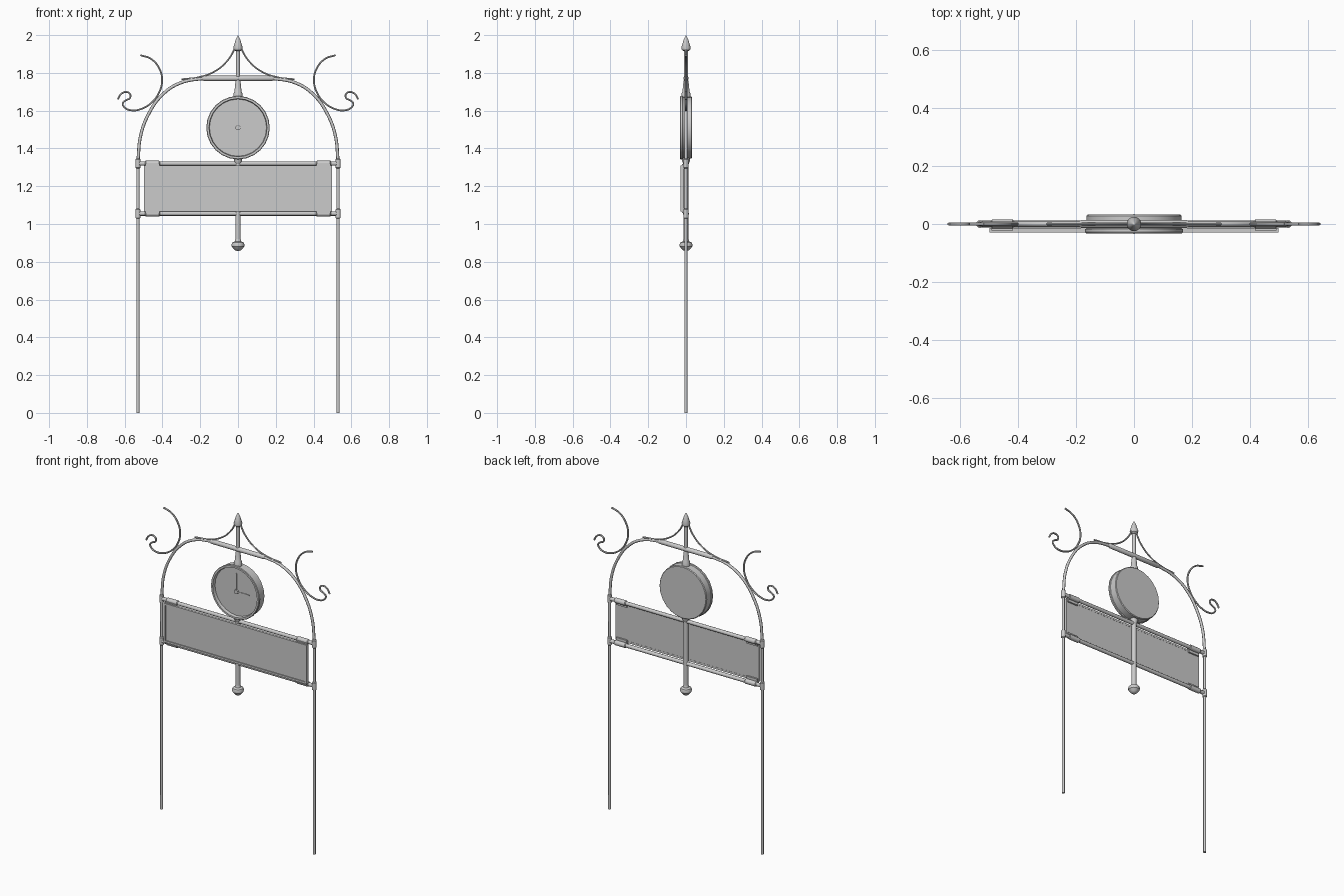
import bpy, bmesh
from math import cos, sin, pi, radians
from mathutils import Matrix, Vector

if "Cube" in bpy.data.objects:
    bpy.data.objects.remove(bpy.data.objects["Cube"])


def finish(obj, angle=35):
    bpy.ops.object.select_all(action='DESELECT')
    obj.select_set(True)
    bpy.context.view_layer.objects.active = obj
    if obj.type == 'CURVE':
        bpy.ops.object.convert(target='MESH')
    bpy.ops.object.shade_smooth_by_angle(angle=radians(angle))
    return bpy.context.object


def tube(name, pts, r, smooth=True, res=2):
    """Round bar along (x, z) points in the y = 0 plane."""
    cu = bpy.data.curves.new(name, 'CURVE')
    cu.dimensions = '3D'
    cu.bevel_depth, cu.bevel_resolution = r, res
    cu.use_fill_caps = True
    cu.resolution_u = 6
    s = cu.splines.new('BEZIER')
    s.bezier_points.add(len(pts) - 1)
    for bp, (x, z) in zip(s.bezier_points, pts):
        bp.co = (x, 0, z)
        bp.handle_left_type = bp.handle_right_type = 'AUTO' if smooth else 'VECTOR'
    obj = bpy.data.objects.new(name, cu)
    bpy.context.collection.objects.link(obj)
    return finish(obj, 50)


def lathe(name, profile, loc=(0, 0, 0), axis='Z', sides=16):
    """Revolve (radius, height) points; axis X / Y / Z."""
    bm = bmesh.new()
    rings = []
    for r, h in profile:
        n = 1 if r == 0 else sides
        rings.append([bm.verts.new((r * cos(2 * pi * i / sides), r * sin(2 * pi * i / sides), h))
                      for i in range(n)])
    for a, b in zip(rings, rings[1:]):
        for i in range(sides):
            j = (i + 1) % sides
            f = [a[i % len(a)], a[j % len(a)], b[j % len(b)], b[i % len(b)]]
            bm.faces.new(list(dict.fromkeys(f)))
    for ring in (rings[0], rings[-1]):
        if len(ring) > 1:
            bm.faces.new(ring)
    rot = {'Z': Matrix(), 'X': Matrix.Rotation(pi / 2, 4, 'Y'),
           'Y': Matrix.Rotation(-pi / 2, 4, 'X')}[axis]
    bm.transform(Matrix.Translation(Vector(loc)) @ rot)
    bmesh.ops.recalc_face_normals(bm, faces=bm.faces)
    me = bpy.data.meshes.new(name)
    bm.to_mesh(me)
    bm.free()
    obj = bpy.data.objects.new(name, me)
    bpy.context.collection.objects.link(obj)
    return finish(obj)


def box(name, lo, hi):
    bpy.ops.mesh.primitive_cube_add(size=1, location=[(a + b) / 2 for a, b in zip(lo, hi)])
    obj = bpy.context.object
    obj.name = name
    obj.scale = [b - a for a, b in zip(lo, hi)]
    bpy.ops.object.transform_apply(location=False, rotation=False, scale=True)
    return obj


PX = 0.53
TOP, LOW = 1.32, 1.055

# Arch over the posts
half = [(PX, 1.33), (0.515, 1.47), (0.472, 1.585), (0.40, 1.685), (0.31, 1.745), (0.19, 1.769)]
tube('arch', [(-x, z) for x, z in half] + [(0, 1.771)] + half[::-1], 0.0085)
lathe('arch_sleeve', [(0.009, -0.19), (0.014, -0.18), (0.014, 0.18), (0.009, 0.19)],
      (0, 0, 1.771), 'X')

scroll = [(0.517, 1.894), (0.46, 1.874), (0.415, 1.82), (0.402, 1.756), (0.42, 1.692),
          (0.455, 1.645), (0.51, 1.61), (0.566, 1.602), (0.600, 1.617), (0.610, 1.638),
          (0.594, 1.655), (0.573, 1.666), (0.571, 1.687), (0.592, 1.699), (0.618, 1.689),
          (0.637, 1.66)]
spire = [(0.008, 1.965), (0.022, 1.92), (0.06, 1.86), (0.12, 1.81), (0.20, 1.779), (0.30, 1.766)]

for side, s in (('left', -1), ('right', 1)):
    # Posts, scrolls and spire braces
    tube(side + '_post', [(s * PX, 0), (s * PX, 1.335)], 0.0085, False)
    tube(side + '_scroll', [(s * x, z) for x, z in scroll], 0.0055, res=1)
    tube(side + '_spire_brace', [(s * x, z) for x, z in spire], 0.005, res=1)
    for lvl, z in (('upper', TOP), ('lower', LOW)):
        # Post collars, rail sleeves and panel clips
        lathe(f'{side}_{lvl}_collar', [(0.009, -0.026), (0.0135, -0.022), (0.0135, 0.022),
                                       (0.009, 0.026)], (s * PX, 0, z), sides=12)
        lathe(f'{side}_{lvl}_rail_sleeve', [(0.011, -0.04), (0.0155, -0.035), (0.0155, 0.035),
                                            (0.011, 0.04)], (s * 0.453, 0, z), 'X', 12)
        d = -0.016 if lvl == 'upper' else 0.016
        box(f'{side}_{lvl}_panel_clip', (s * 0.453 - 0.037, -0.022, z + d - 0.014),
            (s * 0.453 + 0.037, -0.004, z + d + 0.014))

# Cross rails
for lvl, z in (('upper', TOP), ('lower', LOW)):
    lathe(lvl + '_rail', [(0.0115, -PX), (0.0115, PX)], (0, 0, z), 'X', 12)

# Sign panel with raised border
box('sign_panel', (-0.49, -0.023, 1.072), (0.49, -0.014, 1.308))
for n, lo, hi in (('top', (-0.497, 1.299), (0.497, 1.311)),
                  ('bottom', (-0.497, 1.066), (0.497, 1.078)),
                  ('left', (-0.497, 1.078), (-0.485, 1.299)),
                  ('right', (0.485, 1.078), (0.497, 1.299))):
    box('sign_border_' + n, (lo[0], -0.029, lo[1]), (hi[0], -0.013, hi[1]))

# Centre pole: upper rod, flared socket, finial, lower rod and knob
lathe('upper_pole', [(0.0105, 1.70), (0.0105, 1.95)])
lathe('clock_socket', [(0.024, 1.665), (0.024, 1.69), (0.019, 1.70), (0.014, 1.75), (0.0105, 1.765)])
lathe('finial', [(0.012, 1.915), (0.022, 1.922), (0.025, 1.935), (0.017, 1.96),
                 (0.013, 1.975), (0.006, 1.99), (0, 2.0)])
lathe('lower_pole', [(0.014, 0.895), (0.014, 1.335)])
lathe('clock_foot', [(0.014, 1.318), (0.022, 1.335), (0.022, 1.355)])
lathe('bottom_knob', [(0.014, 0.92), (0.017, 0.908), (0.03, 0.902), (0.034, 0.892), (0.033, 0.88),
                      (0.022, 0.867), (0.013, 0.859), (0, 0.857)])

# Clock drum: recessed dial at the front, flat back
CZ = 1.51
lathe('clock_case', [(0, -0.012), (0.151, -0.012), (0.154, -0.032), (0.165, -0.032),
                     (0.168, -0.028), (0.168, -0.018), (0.164, -0.015), (0.164, 0.028),
                     (0.160, 0.032), (0, 0.032)], (0, 0, CZ), 'Y', 24)
box('minute_hand', (-0.003, -0.018, CZ), (0.003, -0.015, CZ + 0.115))
box('hour_hand', (0, -0.018, CZ - 0.003), (0.09, -0.015, CZ + 0.003))
lathe('hand_hub', [(0.014, -0.021), (0.014, -0.011)], (0, 0, CZ), 'Y', 12)
